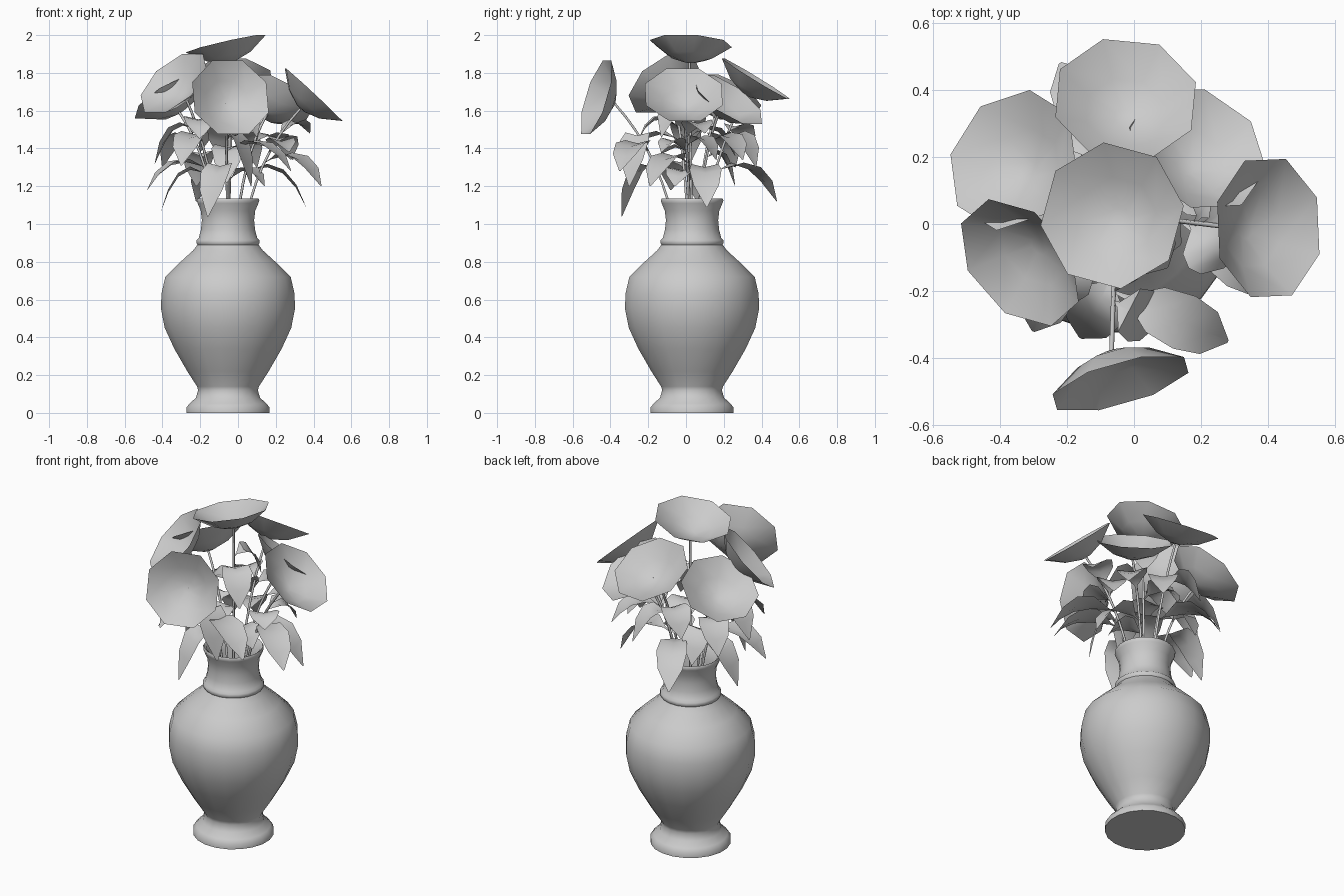
import bpy, bmesh, math
from mathutils import Vector

cube = bpy.data.objects.get("Cube")
if cube:
    bpy.data.objects.remove(cube, do_unlink=True)

grey = bpy.data.materials.new("plain grey")
grey.use_nodes = True
grey.diffuse_color = (0.6, 0.6, 0.6, 1)
grey.node_tree.nodes["Principled BSDF"].inputs["Base Color"].default_value = (0.6, 0.6, 0.6, 1)

VASE = Vector((-0.053, 0.032, 0))


def finish(name, bm, angle=50):
    mesh = bpy.data.meshes.new(name)
    bm.to_mesh(mesh)
    bm.free()
    obj = bpy.data.objects.new(name, mesh)
    bpy.context.collection.objects.link(obj)
    mesh.materials.append(grey)
    bpy.ops.object.select_all(action="DESELECT")
    obj.select_set(True)
    bpy.context.view_layer.objects.active = obj
    bpy.ops.object.shade_smooth_by_angle(angle=math.radians(angle))
    return obj


def lathe(bm, profile, sides):
    """Revolve (radius, height) points about z; returns the rings."""
    rings = []
    for r, z in profile:
        rings.append([bm.verts.new((r * math.cos(a), r * math.sin(a), z))
                      for a in (math.tau * (i + 0.5) / sides for i in range(sides))])
    for low, high in zip(rings, rings[1:]):
        for i in range(sides):
            j = (i + 1) % sides
            bm.faces.new((low[i], low[j], high[j], high[i]))
    return rings


def bezier(a, b, c, t):
    return a * (1 - t) ** 2 + b * 2 * t * (1 - t) + c * t * t


# Vase with foot, collar, neck and hollow mouth
profile = [(0.222, 0), (0.222, 0.03), (0.205, 0.05), (0.172, 0.08), (0.16, 0.12), (0.166, 0.14),
           (0.218, 0.22), (0.288, 0.34), (0.339, 0.45), (0.359, 0.55), (0.357, 0.63),
           (0.336, 0.72), (0.254, 0.80), (0.187, 0.86), (0.164, 0.89), (0.17, 0.90),
           (0.168, 0.915), (0.157, 0.925), (0.145, 0.97), (0.14, 1.02), (0.146, 1.07),
           (0.163, 1.11), (0.168, 1.125), (0.163, 1.135), (0.15, 1.125), (0.13, 1.05), (0.125, 0.9)]
bm = bmesh.new()
rings = lathe(bm, profile, 20)
bm.faces.new(rings[0][::-1])
bm.faces.new(rings[-1])
finish("vase", bm).location = VASE

# Flowers: rim centre and facing direction
flowers = {
    "top": ((-0.065, 0.025, 1.955), (-0.22, 0.06, 0.97)),
    "back": ((-0.025, 0.37, 1.77), (0.05, 0.52, 0.85)),
    "back_left": ((0.19, 0.225, 1.66), (0.36, 0.52, 0.76)),
    "left": ((0.4, -0.012, 1.685), (0.68, 0.03, 0.73)),
    "back_right": ((-0.36, 0.19, 1.675), (-0.48, 0.3, 0.82)),
    "front_right": ((-0.34, -0.115, 1.745), (-0.57, -0.5, 0.65)),
    "front": ((-0.04, -0.475, 1.67), (0.26, -0.92, 0.29)),
}
stems = {}
for name, (centre, facing) in flowers.items():
    centre, facing = Vector(centre), Vector(facing).normalized()
    # Eight-sided dish
    bm = bmesh.new()
    rings = lathe(bm, [(0.03, -0.1), (0.12, -0.07), (0.22, 0)], 8)
    bm.faces.new(rings[0][::-1])
    dish = finish(name + "_flower", bm, 80)
    dish.location = centre
    dish.rotation_mode = "QUATERNION"
    dish.rotation_quaternion = facing.to_track_quat("Z", "Y")
    # Curved thin stem ending under the dish
    end = centre - facing * 0.103
    out = (end - VASE) * 0.2
    start = VASE + Vector((out.x, out.y, 0.92))
    bend = VASE + Vector((out.x * 1.8, out.y * 1.8, 1.35))
    stems[name] = (start, bend, end)
    curve = bpy.data.curves.new(name + "_stem", "CURVE")
    curve.dimensions = "3D"
    curve.bevel_depth = 0.007
    curve.bevel_resolution = 1
    curve.use_fill_caps = True
    line = curve.splines.new("POLY")
    line.points.add(8)
    for i, p in enumerate(line.points):
        p.co = (*bezier(start, bend, end, i / 8), 1)
    curve.materials.append(grey)
    bpy.context.collection.objects.link(bpy.data.objects.new(name + "_stem", curve))


def leaf(name, root, tip, width):
    """Drooping blade on a short stalk, creased along its middle."""
    tip = Vector(tip)
    span = tip - root
    side = Vector((-span.y, span.x, 0)).normalized()
    peak = root + span * 0.6
    peak.z = max(root.z, tip.z) + 0.12
    bm = bmesh.new()
    rows = []
    for t, w in ((0, 0.05), (0.1, 0.1), (0.32, 0.85), (0.57, 1), (0.8, 0.8), (1, 0.05)):
        mid = bezier(root, peak, tip, t)
        half = side * (w * width / 2)
        lift = Vector((0, 0, 0.02 * w))
        rows.append([bm.verts.new(p) for p in (mid - half + lift, mid, mid + half + lift)])
    for a, b in zip(rows, rows[1:]):
        for i in range(2):
            bm.faces.new((a[i], a[i + 1], b[i + 1], b[i]))
    finish(name, bm)


# Leaves: the stem each grows from, the place along it, and the tip
leaves = [
    ("front", 0.45, (-0.16, -0.34, 1.04)), ("front", 0.68, (0.07, -0.3, 1.2)),
    ("front", 0.6, (0.28, -0.35, 1.28)), ("front_right", 0.65, (-0.3, -0.32, 1.31)),
    ("front_right", 0.45, (-0.48, -0.08, 1.18)), ("front_right", 0.72, (-0.44, 0.02, 1.32)),
    ("back_right", 0.43, (-0.41, 0.09, 1.06)), ("back_right", 0.7, (-0.4, 0.26, 1.3)),
    ("back", 0.43, (-0.22, 0.48, 1.12)), ("back", 0.65, (0.1, 0.37, 1.3)),
    ("back_left", 0.45, (0.36, 0.11, 1.09)), ("back_left", 0.7, (0.29, 0.3, 1.34)),
    ("left", 0.52, (0.44, -0.19, 1.2)), ("left", 0.72, (0.38, 0.1, 1.48)),
    ("left", 0.6, (0.27, -0.13, 1.38)), ("top", 0.35, (0.14, -0.06, 1.2)),
    ("top", 0.65, (-0.27, 0.02, 1.42)), ("top", 0.6, (-0.1, 0.26, 1.36)),
    ("top", 0.75, (0.1, -0.13, 1.46)), ("top", 0.5, (-0.06, -0.2, 1.22)),
    ("back", 0.7, (-0.2, 0.33, 1.38)), ("back_right", 0.55, (-0.22, 0.26, 1.2)),
    ("left", 0.65, (0.28, 0.16, 1.34)), ("front_right", 0.75, (-0.2, -0.25, 1.45)),
    ("top", 0.82, (0.05, 0.15, 1.56)),
]
for i, (stem, along, tip) in enumerate(leaves):
    leaf(f"leaf_{i + 1}", bezier(*stems[stem], along), tip, 0.17)
